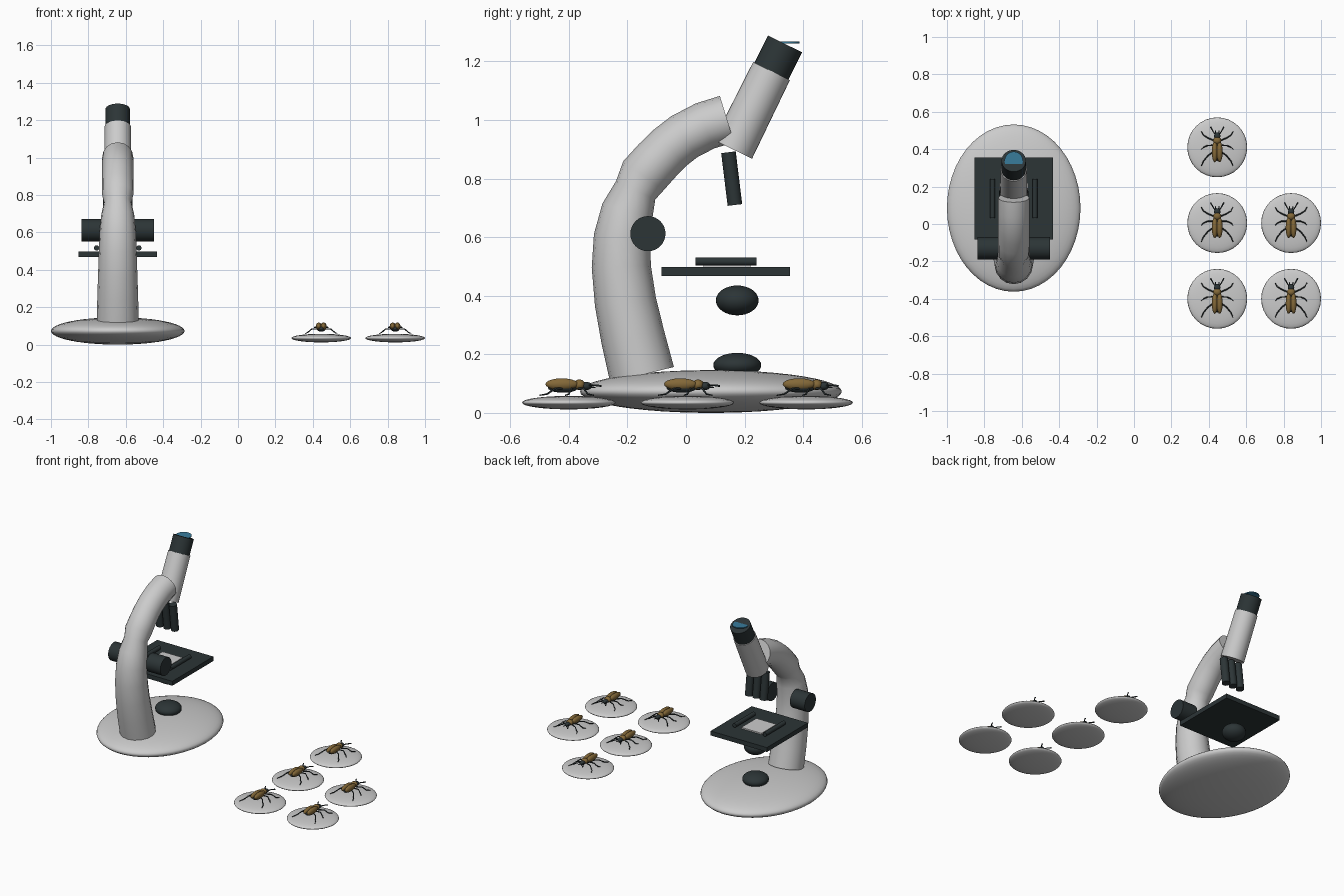
import bpy
from mathutils import Vector

if "Cube" in bpy.data.objects:
    bpy.data.objects.remove(bpy.data.objects["Cube"])

CX = -0.643  # microscope centre line


def material(name, rgb):
    m = bpy.data.materials.new(name)
    m.diffuse_color = (*rgb, 1)
    m.use_nodes = True
    m.node_tree.nodes["Principled BSDF"].inputs["Base Color"].default_value = m.diffuse_color
    return m


DARK = material("dark", (0.025, 0.035, 0.037))
BROWN = material("brown", (0.23, 0.14, 0.04))
BLUE = material("lens_blue", (0.04, 0.2, 0.33))


def finish(ob, name, mat):
    ob.name = name
    if mat:
        ob.data.materials.append(mat)
    return ob


def ellipsoid(name, loc, semi, mat=None, seg=32, rings=16):
    bpy.ops.mesh.primitive_uv_sphere_add(segments=seg, ring_count=rings, radius=1, location=loc)
    ob = bpy.context.object
    ob.scale = semi
    bpy.ops.object.transform_apply(location=False, rotation=False, scale=True)
    bpy.ops.object.shade_smooth()
    return finish(ob, name, mat)


def cylinder(name, a, b, r1, r2=None, mat=None):
    a, b = Vector(a), Vector(b)
    bpy.ops.mesh.primitive_cone_add(vertices=32, radius1=r1, radius2=r2 or r1,
                                    depth=(b - a).length, location=(a + b) / 2)
    ob = bpy.context.object
    ob.rotation_euler = (b - a).to_track_quat('Z', 'Y').to_euler()
    bpy.ops.object.shade_smooth_by_angle()
    return finish(ob, name, mat)


def box(name, loc, size, mat=None):
    bpy.ops.mesh.primitive_cube_add(size=1, location=loc)
    ob = bpy.context.object
    ob.scale = size
    return finish(ob, name, mat)


def tube(name, paths, loc, resolution, mat=None):
    # each path is a list of (x, y, z, radius)
    cu = bpy.data.curves.new(name, 'CURVE')
    cu.dimensions = '3D'
    cu.bevel_depth = 1
    cu.bevel_resolution = resolution
    cu.use_fill_caps = True
    for path in paths:
        sp = cu.splines.new('POLY')
        sp.points.add(len(path) - 1)
        for p, (x, y, z, r) in zip(sp.points, path):
            p.co = (x, y, z, 1)
            p.radius = r
    ob = bpy.data.objects.new(name, cu)
    ob.location = loc
    bpy.context.collection.objects.link(ob)
    return finish(ob, name, mat)


# base and swept arm
ellipsoid("base", (CX, 0.085, 0.073), (0.357, 0.447, 0.073), seg=48, rings=24)
arm = [(-0.15, 0.13, 0.112), (-0.182, 0.26, 0.109), (-0.207, 0.38, 0.105), (-0.221, 0.5, 0.101),
       (-0.218, 0.6, 0.097), (-0.2, 0.69, 0.089), (-0.172, 0.76, 0.074), (-0.145, 0.81, 0.085),
       (-0.1, 0.86, 0.084), (-0.055, 0.905, 0.083), (-0.006, 0.943, 0.083),
       (0.065, 0.98, 0.083), (0.14, 1.003, 0.083)]
tube("arm", [[(0, y, z, r) for y, z, r in arm]], (CX, 0, 0), 6)

# eyepiece tube, eyepiece and lens
cylinder("body_tube", (CX, 0.16, 0.9), (CX, 0.292, 1.167), 0.073, 0.07)
cylinder("eyepiece", (CX, 0.290, 1.163), (CX, 0.338, 1.26), 0.065, mat=DARK)
cylinder("eyepiece_lens", (CX, 0.338, 1.262), (CX, 0.338, 1.268), 0.049, mat=BLUE)

# objectives
for dx in (-0.055, 0, 0.055):
    cylinder("objective", (CX + dx, 0.145, 0.89), (CX + dx, 0.167, 0.71), 0.025, mat=DARK)

# stage with specimen slide and clips
box("stage", (CX, 0.136, 0.483), (0.42, 0.438, 0.03), DARK)
box("specimen_slide", (CX, 0.14, 0.502), (0.15, 0.16, 0.01))
for s in (-1, 1):
    cylinder("stage_clip", (CX + s * 0.113, 0.032, 0.517), (CX + s * 0.113, 0.24, 0.517), 0.014, mat=DARK)
    cylinder("focus_knob", (CX + s * 0.085, -0.13, 0.612), (CX + s * 0.195, -0.13, 0.612), 0.06, mat=DARK)

# condenser and lamp
ellipsoid("condenser", (CX, 0.175, 0.384), (0.073, 0.073, 0.051), DARK)
ellipsoid("lamp", (CX, 0.175, 0.163), (0.082, 0.082, 0.042), DARK)

# legs and antennae as thin tubes, mirrored left to right
limbs = []
for s in (-1, 1):
    for y0, y1, y2, y3 in ((0.035, 0.05, 0.065, 0.085), (0.01, 0.01, 0.0, -0.012), (-0.02, -0.045, -0.075, -0.1)):
        limbs.append([(s * 0.015, y0, 0.083, 0.004), (s * 0.05, y1, 0.084, 0.0035),
                      (s * 0.074, y2, 0.064, 0.003), (s * 0.085, y3, 0.06, 0.002)])
    limbs.append([(s * 0.009, 0.065, 0.094, 0.003), (s * 0.022, 0.085, 0.095, 0.003),
                  (s * 0.036, 0.11, 0.092, 0.004)])
    limbs.append([(s * 0.007, 0.07, 0.088, 0.004), (s * 0.01, 0.09, 0.087, 0.002)])

# five dishes, each with a beetle
for x, y in ((0.445, 0.41), (0.445, 0.005), (0.445, -0.4), (0.84, 0.005), (0.84, -0.4)):
    ellipsoid("dish", (x, y, 0.035), (0.16, 0.16, 0.023))
    ellipsoid("beetle_belly", (x, y - 0.02, 0.086), (0.024, 0.052, 0.017), DARK, 20, 10)
    for s in (-1, 1):
        ellipsoid("wing_case", (x + s * 0.013, y - 0.024, 0.098), (0.016, 0.056, 0.02), BROWN, 20, 10)
    ellipsoid("beetle_thorax", (x, y + 0.036, 0.096), (0.022, 0.02, 0.018), BROWN, 20, 10)
    ellipsoid("beetle_head", (x, y + 0.06, 0.092), (0.017, 0.019, 0.014), DARK, 20, 10)
    tube("beetle_limbs", limbs, (x, y, 0), 1, DARK)
